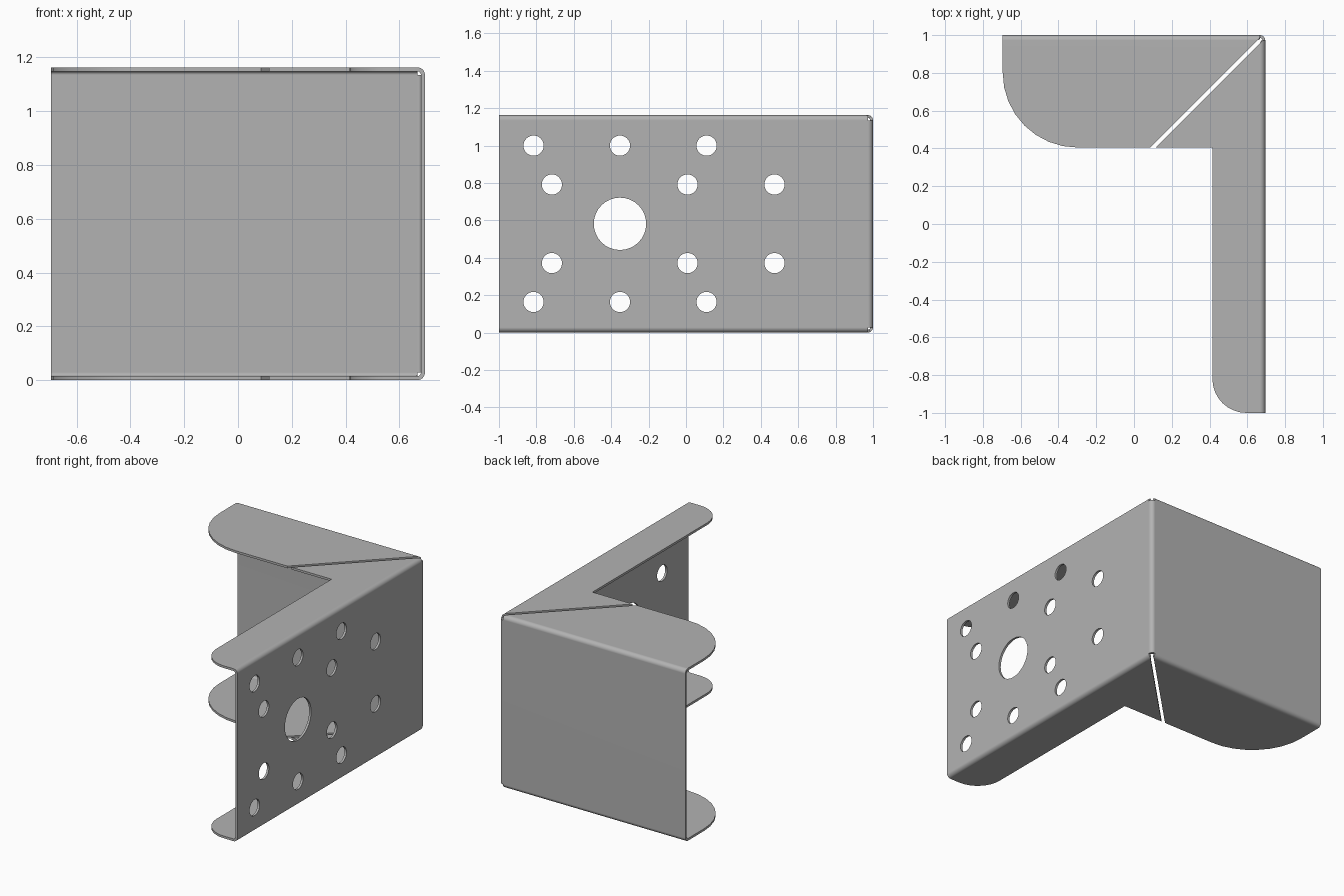
import bpy, bmesh
from math import sin, cos, pi
from mathutils import Matrix

if "Cube" in bpy.data.objects:
    bpy.data.objects.remove(bpy.data.objects["Cube"])

W, D, H = 0.695, 1.0, 1.163      # half width, half depth, full height
R, T, GAP = 0.028, 0.015, 0.015  # bend radius, sheet thickness, half mitre gap
EDGE = 0.405                     # inner edge of the flanges
STEPS = 8

steel = bpy.data.materials.new("grey steel")
steel.use_nodes = True
grey = (0.45, 0.45, 0.45, 1)
steel.diffuse_color = grey
steel.node_tree.nodes["Principled BSDF"].inputs["Base Color"].default_value = grey

bm = bmesh.new()


def face(points):
    return bm.faces.new([bm.verts.new(p) for p in points])


def strip(rails):
    for (a, b), (c, d) in zip(rails, rails[1:]):
        face([a, b, d, c])


def arc(cx, cy, r, start, end):
    angles = [start + (end - start) * i / STEPS for i in range(STEPS + 1)]
    return [(cx + r * cos(a), cy + r * sin(a)) for a in angles]


# Side wall, back wall and the rounded upright corner between them
face([(W, -D, R), (W, D - R, R), (W, D - R, H - R), (W, -D, H - R)])
face([(-W, D - R + R, R), (W - R, D, R), (W - R, D, H - R), (-W, D, H - R)])
strip([((x, y, R), (x, y, H - R)) for x, y in arc(W - R, D - R, R, 0, pi / 2)])

# Flange outlines, mitred against each other along the diagonal
mitre = D - W
side_flange = [(W - R, -D)] + arc(0.595, -0.82, 0.18, 1.5 * pi, pi) + [
    (0.415, EDGE), (EDGE - mitre + GAP, EDGE), (W - R, D - R - GAP)]
back_flange = [(-W, D - R)] + arc(-0.3, 0.8, 0.395, pi, 1.5 * pi) + [
    (EDGE - mitre - GAP, EDGE), (W - R - GAP, D - R)]

# Bends and flanges, below and above
for level in (lambda z: z, lambda z: H - z):
    side_rails, back_rails = [], []
    for i in range(STEPS + 1):
        t = i / STEPS * pi / 2
        d, z = R * (1 - cos(t)), level(R * (1 - sin(t)))
        inset = max(R, GAP + d)
        side_rails.append(((W - d, -D, z), (W - d, D - inset, z)))
        back_rails.append(((-W, D - d, z), (W - inset, D - d, z)))
    strip(side_rails)
    strip(back_rails)
    for outline in (side_flange, back_flange):
        face([(x, y, level(0)) for x, y in outline])

# Weld the sheet and turn its normals outward
bmesh.ops.remove_doubles(bm, verts=bm.verts, dist=0.0005)
bmesh.ops.recalc_face_normals(bm, faces=bm.faces)
bm.faces.ensure_lookup_table()
if bm.faces[0].normal.x < 0:
    bmesh.ops.reverse_faces(bm, faces=bm.faces)
mesh = bpy.data.meshes.new("bracket")
bm.to_mesh(mesh)
bm.free()
mesh.materials.append(steel)
bracket = bpy.data.objects.new("bracket", mesh)
bpy.context.collection.objects.link(bracket)

# Drill cutter: one large hole and two mirrored groups of small ones
holes = [(-0.353, 0, 0.14)]
for s in (-1, 1):
    holes += [(y, s * 0.418, 0.054) for y in (-0.815, -0.353, 0.11)]
    holes += [(y, s * 0.21, 0.054) for y in (-0.717, 0.008, 0.473)]
bm = bmesh.new()
for y, z, r in holes:
    place = Matrix.Translation((W, y, H / 2 + z)) @ Matrix.Rotation(pi / 2, 4, 'Y')
    bmesh.ops.create_cone(bm, cap_ends=True, segments=32, radius1=r, radius2=r,
                          depth=0.1, matrix=place)
drill_mesh = bpy.data.meshes.new("hole_cutter")
bm.to_mesh(drill_mesh)
bm.free()
drill_mesh.materials.append(steel)
drill = bpy.data.objects.new("hole_cutter", drill_mesh)
drill.hide_render = True
bpy.context.collection.objects.link(drill)

# Thicken inward, drill, then smooth the bends only
bpy.ops.object.select_all(action='DESELECT')
bracket.select_set(True)
bpy.context.view_layer.objects.active = bracket
solid = bracket.modifiers.new("thickness", 'SOLIDIFY')
solid.thickness, solid.offset = T, -1
solid.use_even_offset = solid.use_quality_normals = True
cut = bracket.modifiers.new("holes", 'BOOLEAN')
cut.operation, cut.solver, cut.object = 'DIFFERENCE', 'EXACT', drill
for name in ("thickness", "holes"):
    bpy.ops.object.modifier_apply(modifier=name)
bpy.data.objects.remove(drill)
bpy.ops.object.shade_smooth_by_angle(angle=pi / 6)
weighted = bracket.modifiers.new("flat_panels", 'WEIGHTED_NORMAL')
weighted.keep_sharp = True
